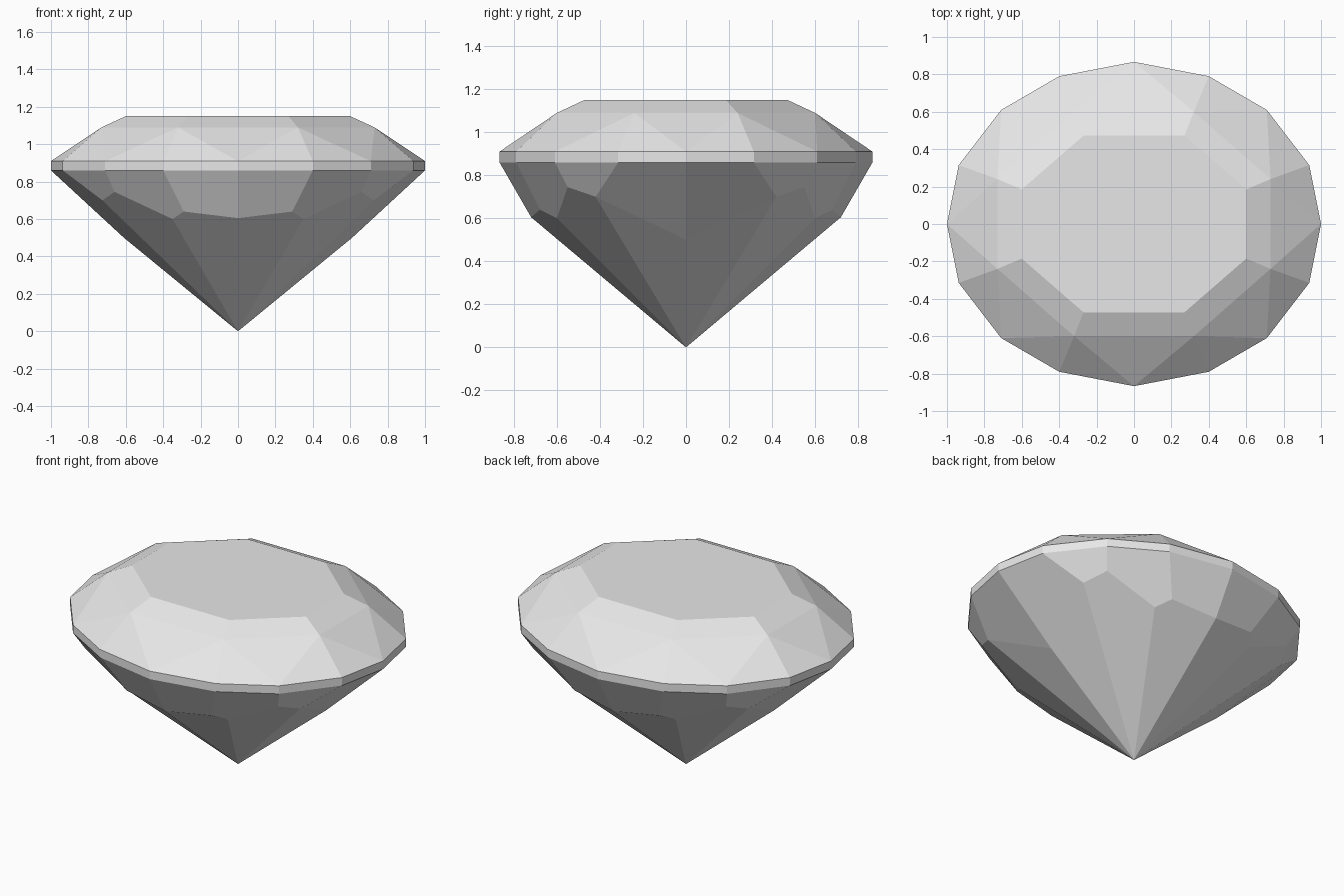
import bpy
import bmesh
from math import radians

cube = bpy.data.objects.get("Cube")
if cube:
    bpy.data.objects.remove(cube)

GREY = (0.8, 0.8, 0.8, 1)
mat = bpy.data.materials.new("pale grey")
mat.use_nodes = True
mat.diffuse_color = GREY
mat.node_tree.nodes["Principled BSDF"].inputs["Base Color"].default_value = GREY


def ring(name, points, z):
    """Name the points of one level, from the front round to the left side."""
    return {f"{name}{i}": (x, y, z) for i, (x, y) in enumerate(points)}


# Outlines of one quarter of the stone
OUTLINE = [(0, -0.867), (0.4, -0.79), (0.71, -0.61), (0.937, -0.315), (1, 0)]
P = {
    **ring("t", [(0, -0.472), (0.27, -0.472), (0.6, -0.185), (0.6, 0)], 1.15),
    **ring("m", [(0, -0.6), (0.32, -0.6), (0.73, -0.24), (0.73, 0)], 1.09),
    **ring("g", OUTLINE, 0.91),
    **ring("h", OUTLINE, 0.86),
    # lower facet corners and the bottom tip
    "a": (0, -0.72, 0.605), "b": (0.29, -0.68, 0.64), "c": (0.35, -0.6, 0.6),
    "d": (0.66, -0.55, 0.745), "e": (0.725, -0.42, 0.7), "f": (0.61, 0, 0.5),
    "tip": (0, 0, 0), "mid": (0, 0, 1.15),
}


def facets(name, faces):
    """Build one quarter of a part, then mirror it across both axes."""
    bm = bmesh.new()
    for sx in (1, -1):
        for sy in (1, -1):
            for face in faces:
                bm.faces.new([bm.verts.new((P[k][0] * sx, P[k][1] * sy, P[k][2]))
                              for k in face.split()])
    bmesh.ops.remove_doubles(bm, verts=bm.verts[:], dist=0.0005)
    # join the halves of facets that cross an axis
    bmesh.ops.dissolve_limit(bm, angle_limit=radians(0.5),
                             verts=bm.verts[:], edges=bm.edges[:])
    # the stone is convex, so every facet faces away from its middle
    bm.normal_update()
    for f in bm.faces:
        out = f.calc_center_median()
        out.z -= 0.8
        if f.normal.dot(out) < 0:
            f.normal_flip()
    mesh = bpy.data.meshes.new(name)
    bm.to_mesh(mesh)
    bm.free()
    mesh.materials.append(mat)
    obj = bpy.data.objects.new(name, mesh)
    bpy.context.collection.objects.link(obj)
    return obj


# Flat top with sloping upper facets
facets("crown", [
    "mid t0 t1 t2 t3",
    "t0 t1 m1 m0", "t1 t2 m2 m1", "t2 t3 m3 m2",
    "m0 m1 g0", "m1 g0 g1", "m1 g1 g2", "m1 m2 g2",
    "m2 g2 g3", "m2 g3 g4", "m2 m3 g4",
])

# Thin upright band at the widest level
facets("girdle", [f"g{i} g{i + 1} h{i + 1} h{i}" for i in range(4)])

# Lower facets running down to the point
facets("pavilion", [
    "h0 h1 b a", "h1 h2 d c b", "h2 h3 e d", "h3 h4 f e",
    "a b c tip", "c d e tip", "e f tip",
])
